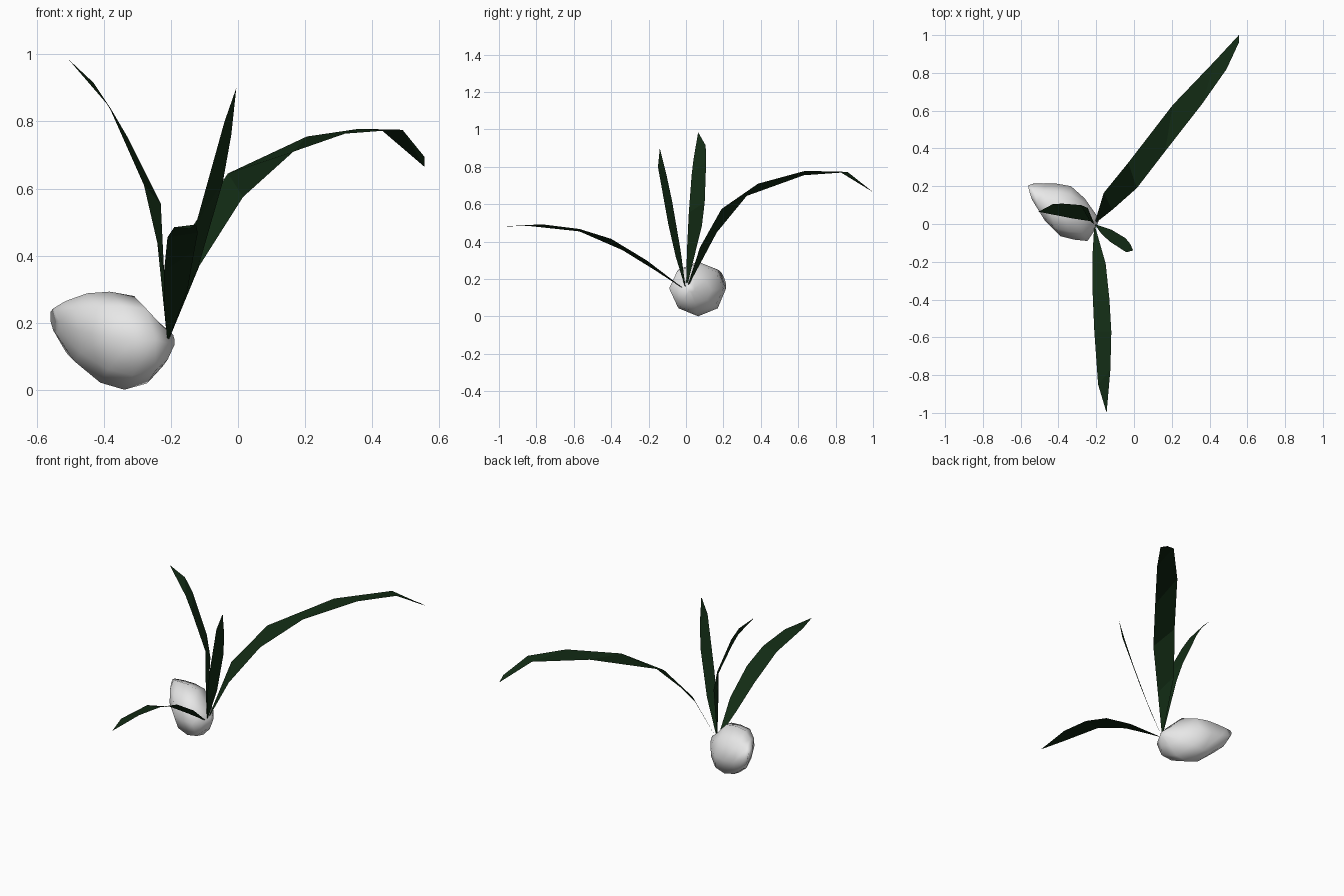
import bpy
import math

cube = bpy.data.objects.get("Cube")
if cube:
    bpy.data.objects.remove(cube, do_unlink=True)


def make_material(name, colour, roughness):
    material = bpy.data.materials.new(name)
    material.use_nodes = True
    material.diffuse_color = (*colour, 1)
    shader = material.node_tree.nodes["Principled BSDF"]
    shader.inputs["Base Color"].default_value = (*colour, 1)
    shader.inputs["Roughness"].default_value = roughness
    return material


def make_object(name, verts, faces, material, smooth=False):
    mesh = bpy.data.meshes.new(name)
    mesh.from_pydata(verts, [], faces)
    mesh.materials.append(material)
    mesh.shade_smooth() if smooth else mesh.shade_flat()
    mesh.update()
    part = bpy.data.objects.new(name, mesh)
    bpy.context.collection.objects.link(part)
    return part


def make_leaf(name, left_edge, right_edge, tip):
    """A thin ribbon from the shared root, between two edges, to a point."""
    verts = [ROOT, *left_edge, *right_edge, tip]
    count = len(left_edge)
    last = len(verts) - 1
    faces = [(0, 1 + count, 1)]
    for i in range(1, count):
        faces.append((i, i + count, i + count + 1, i + 1))
    faces.append((count, count + count, last))
    return make_object(name, verts, faces, leaf_green)


def make_bulb(name, rings, sides=8):
    """Loft sheared oval rings along x: (x, y, z, y radius, z radius)."""
    verts = []
    for x, y, z, radius_y, radius_z in rings:
        for k in range(sides):
            angle = math.tau * k / sides
            dy = radius_y * math.cos(angle)
            dz = radius_z * math.sin(angle)
            verts.append((x - 0.3 * dy - 0.15 * dz, y + dy, z + dz))
    faces = []
    for r in range(len(rings) - 1):
        for k in range(sides):
            a = r * sides + k
            b = r * sides + (k + 1) % sides
            faces.append((a, a + sides, b + sides, b))
    # end caps
    faces.append(tuple(range(sides)))
    faces.append(tuple(reversed(range(len(verts) - sides, len(verts)))))
    return make_object(name, verts, faces, bulb_white, smooth=True)


leaf_green = make_material("dark leaf green", (0.006, 0.024, 0.007), 0.8)
bulb_white = make_material("pale bulb grey", (0.8, 0.8, 0.8), 0.7)
ROOT = (-0.21, 0, 0.14)

# Bulb, from the sprouting end to the blunt far end
make_bulb("bulb", [
    (-0.195, 0.03, 0.15, 0.02, 0.02),
    (-0.235, 0.05, 0.14, 0.085, 0.07),
    (-0.29, 0.055, 0.15, 0.145, 0.13),
    (-0.36, 0.065, 0.147, 0.148, 0.146),
    (-0.43, 0.075, 0.155, 0.14, 0.133),
    (-0.5, 0.115, 0.175, 0.1, 0.09),
    (-0.545, 0.16, 0.205, 0.045, 0.038),
])

# Long leaf arching to the back
make_leaf(
    "long_back_leaf",
    [(-0.16, 0.165, 0.45), (-0.03, 0.325, 0.645), (0.205, 0.63, 0.755),
     (0.43, 0.865, 0.772), (0.555, 1.0, 0.665)],
    [(-0.115, 0.075, 0.37), (0.015, 0.19, 0.575), (0.165, 0.385, 0.71),
     (0.36, 0.635, 0.778), (0.49, 0.82, 0.775)],
    (0.555, 0.96, 0.695))

# Long leaf arching to the front
make_leaf(
    "long_front_leaf",
    [(-0.22, -0.17, 0.25), (-0.22, -0.34, 0.355), (-0.21, -0.57, 0.455),
     (-0.19, -0.85, 0.485)],
    [(-0.15, -0.21, 0.3), (-0.13, -0.4, 0.415), (-0.12, -0.57, 0.468),
     (-0.125, -0.77, 0.493)],
    (-0.145, -1.0, 0.48))

# Short upright leaf
make_leaf(
    "short_upright_leaf",
    [(-0.17, -0.055, 0.32), (-0.125, -0.095, 0.495), (-0.04, -0.15, 0.8)],
    [(-0.12, -0.03, 0.36), (-0.045, -0.075, 0.62), (-0.02, -0.105, 0.76)],
    (-0.005, -0.14, 0.9))

# Upright leaf leaning over the bulb
make_leaf(
    "leaning_leaf",
    [(-0.22, 0.005, 0.35), (-0.23, 0.015, 0.555), (-0.33, 0.03, 0.755),
     (-0.38, 0.04, 0.84)],
    [(-0.245, 0.085, 0.485), (-0.28, 0.1, 0.61), (-0.38, 0.108, 0.835),
     (-0.43, 0.105, 0.915)],
    (-0.505, 0.065, 0.985))
